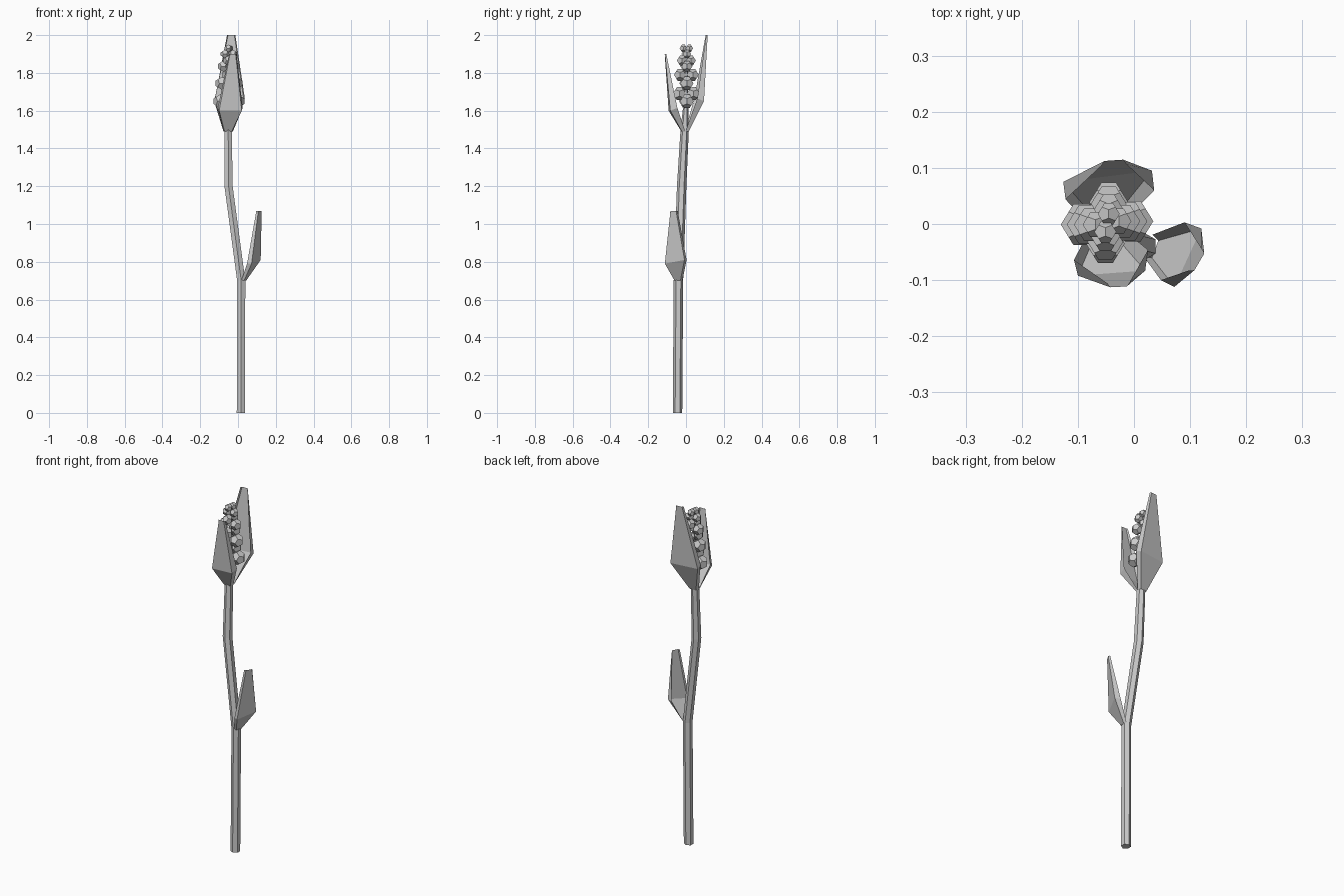
import bpy, bmesh, math
from mathutils import Vector

if "Cube" in bpy.data.objects:
    bpy.data.objects.remove(bpy.data.objects["Cube"])


def make(name, bm):
    bmesh.ops.recalc_face_normals(bm, faces=bm.faces[:])
    me = bpy.data.meshes.new(name)
    bm.to_mesh(me)
    bm.free()
    ob = bpy.data.objects.new(name, me)
    bpy.context.collection.objects.link(ob)
    return ob


def grid(bm, rows, closed=False):
    vs = [[bm.verts.new(p) for p in r] for r in rows]
    n = len(vs[0])
    for a, b in zip(vs, vs[1:]):
        for i in range(n if closed else n - 1):
            j = (i + 1) % n
            bm.faces.new((a[i], a[j], b[j], b[i]))
    return vs


# Six-sided bent stem, tapering to a core inside the flower head
path = [(0.015, -0.045, 0, 0.025), (0.017, -0.04, 0.7, 0.025),
        (-0.05, -0.023, 1.2, 0.025), (-0.052, -0.007, 1.5, 0.022),
        (-0.048, 0.0, 1.65, 0.012), (-0.048, 0.002, 1.9, 0.006)]
bm = bmesh.new()
rings = grid(bm, [[(x + r * math.sin(k * math.pi / 3), y + r * math.cos(k * math.pi / 3), z)
                   for k in range(6)] for x, y, z, r in path], True)
bm.faces.new(rings[0])
bm.faces.new(rings[-1])
make("stem", bm)


# Cupped leaf blades: rows run base, widest, tip; columns run edge, outer, outer, edge
def blade(name, base, mid, tip):
    bm = bmesh.new()
    grid(bm, [base, mid, tip])
    make(name, bm)


def inset(a, b, inward, t=0.12):
    # tip or base row with the edges curled slightly inward
    a, b, n = Vector(a), Vector(b), Vector(inward)
    return [a + n, a.lerp(b, t), b.lerp(a, t), b + n]


blade("stem_leaf",
      inset((0.03, -0.065, 0.70), (0.045, -0.025, 0.70), (-0.012, 0.006, 0)),
      [(0.048, -0.1, 0.79), (0.072, -0.112, 0.79), (0.12, -0.008, 0.81), (0.09, 0.003, 0.81)],
      inset((0.105, -0.087, 1.07), (0.128, -0.048, 1.07), (-0.008, 0.004, 0)))
blade("front_petal",
      inset((-0.077, -0.025, 1.49), (-0.027, -0.022, 1.49), (0, 0.018, 0)),
      [(-0.107, -0.064, 1.615), (-0.1, -0.092, 1.60), (0.02, -0.083, 1.60), (0.025, -0.046, 1.615)],
      inset((-0.047, -0.113, 1.90), (-0.008, -0.111, 1.90), (0, 0.007, 0)))
blade("back_petal",
      inset((-0.077, 0.012, 1.49), (-0.027, 0.015, 1.49), (0, -0.018, 0)),
      [(-0.122, 0.044, 1.665), (-0.126, 0.075, 1.65), (0.032, 0.095, 1.65), (0.036, 0.06, 1.665)],
      inset((-0.058, 0.112, 2.0), (-0.014, 0.115, 2.0), (0, -0.008, 0)))

# Twelve-faced buds stacked in alternating crossed pairs
phi = (1 + 5 ** 0.5) / 2
S = (-1, 1)
corners = [Vector((a, b, c)) for a in S for b in S for c in S]
for a in S:
    for b in S:
        p, q = a / phi, b * phi
        corners += [Vector((0, p, q)), Vector((p, q, 0)), Vector((q, 0, p))]


def bud(bm, centre, r):
    vs = [bm.verts.new(Vector(centre) + c * r / 3 ** 0.5) for c in corners]
    bmesh.ops.convex_hull(bm, input=vs)


bm = bmesh.new()
levels = [(1.65, 0.046, 0.039), (1.69, 0.037, 0.037), (1.745, 0.037, 0.037), (1.79, 0.034, 0.034),
          (1.835, 0.03, 0.031), (1.865, 0.024, 0.028), (1.90, 0.021, 0.024), (1.93, 0.016, 0.021)]
for i, (z, off, r) in enumerate(levels):
    for s in S:
        dx, dy = (s * off, 0.003 * s) if i % 2 == 0 else (0.003 * s, s * off)
        bud(bm, (-0.048 + dx, 0.002 + dy, z), r)
bmesh.ops.dissolve_limit(bm, angle_limit=0.02, verts=bm.verts[:], edges=bm.edges[:])
make("flower_buds", bm)
